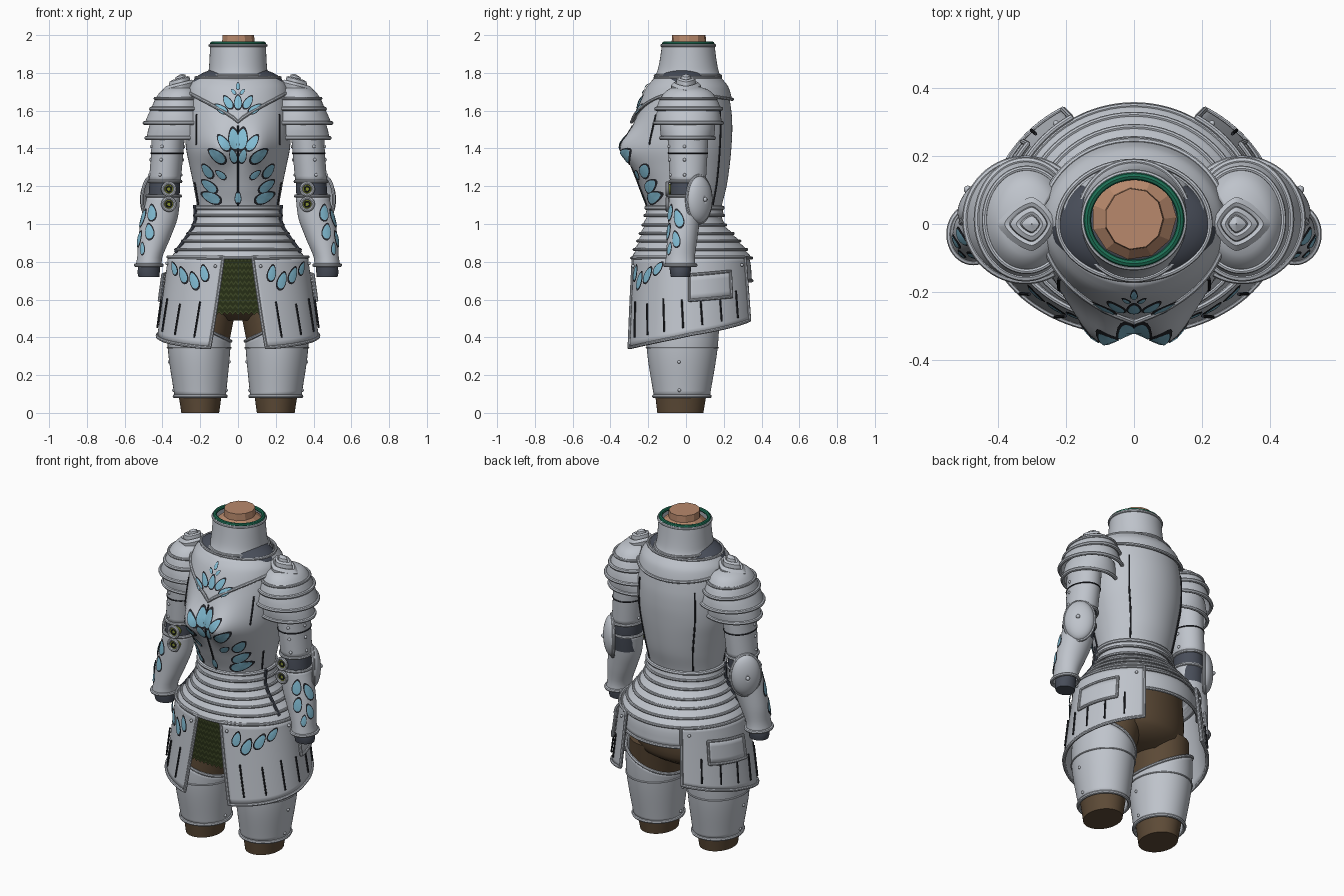
import bpy, bmesh, math
from math import sin, cos, pi, radians
from mathutils import Vector

cube = bpy.data.objects.get("Cube")
if cube:
    bpy.data.objects.remove(cube, do_unlink=True)

def material(name, r, g, b):
    m = bpy.data.materials.new(name)
    m.use_nodes = True
    m.diffuse_color = (r, g, b, 1)
    m.node_tree.nodes["Principled BSDF"].inputs["Base Color"].default_value = (r, g, b, 1)
    return m

STEEL = material("steel", .52, .55, .6)
SKIN = material("neck_tan", .48, .25, .15)
BROWN = material("leather_brown", .11, .07, .038)
TEAL = material("teal_trim", .012, .16, .09)
BLUE = material("sky_blue", .22, .5, .65)
SLATE = material("slate_cloth", .065, .075, .1)
MAIL = material("mail_dark", .02, .028, .008)
MAIL_LIGHT = material("mail_light", .045, .06, .018)
OLIVE = material("olive", .22, .26, .03)
BLACK = material("dark_line", .02, .022, .028)

# ---- helpers ----
def span(a, b, n):
    return [a + (b - a) * i / n for i in range(n + 1)]

def lerp(a, b, t):
    return a + (b - a) * t

def prof(table, z):
    """Smoothly interpolate the columns of a table keyed by height."""
    rows = sorted(table)
    z = min(max(z, rows[0][0]), rows[-1][0])
    i = max(k for k in range(len(rows) - 1) if rows[k][0] <= z)
    a, b = rows[i], rows[i + 1]
    p, n = rows[max(i - 1, 0)], rows[min(i + 2, len(rows) - 1)]
    h = b[0] - a[0]
    t = (z - a[0]) / h
    out = []
    for c in range(1, len(a)):
        ma = h * (b[c] - p[c]) / (b[0] - p[0])
        mb = h * (n[c] - a[c]) / (n[0] - a[0])
        d = b[c] - a[c]
        out.append(a[c] + t * ma + t * t * (3 * d - 2 * ma - mb) + t ** 3 * (ma + mb - 2 * d))
    return out

def finish(name, mesh, mats, mirror=False, thick=0, flat=False):
    for m in mats:
        mesh.materials.append(m)
    ob = bpy.data.objects.new(name, mesh)
    bpy.context.collection.objects.link(ob)
    if not flat:
        mesh.polygons.foreach_set("use_smooth", [True] * len(mesh.polygons))
        mesh.set_sharp_from_angle(angle=radians(40))
    if thick:
        ob.modifiers.new("thickness", 'SOLIDIFY').thickness = thick
    if mirror:
        ob.modifiers.new("mirror", 'MIRROR').use_mirror_merge = False
    return ob

def build(name, verts, faces, mats, rule=None, **kw):
    mesh = bpy.data.meshes.new(name)
    mesh.from_pydata([tuple(v) for v in verts], [], faces)
    bm = bmesh.new()
    bm.from_mesh(mesh)
    bmesh.ops.recalc_face_normals(bm, faces=bm.faces)
    bm.to_mesh(mesh)
    bm.free()
    if rule:
        for p in mesh.polygons:
            p.material_index = rule(p.index)
    return finish(name, mesh, mats, **kw)

def sheet(name, f, us, vs, mats, closed=False, caps=False, **kw):
    """Grid surface sampled from f(u, v)."""
    n = len(us)
    verts = [f(u, v) for v in vs for u in us]
    wrap = n if closed else n - 1
    faces = [(j * n + i, j * n + (i + 1) % n, (j + 1) * n + (i + 1) % n, (j + 1) * n + i)
             for j in range(len(vs) - 1) for i in range(wrap)]
    if caps:
        faces += [tuple(range(n)), tuple(range((len(vs) - 1) * n, len(vs) * n))]
    return build(name, verts, faces, mats if isinstance(mats, list) else [mats], **kw)

def tube(name, pts, r, mat=STEEL, cyclic=True, mirror=False):
    cu = bpy.data.curves.new(name, 'CURVE')
    cu.dimensions = '3D'
    cu.bevel_depth, cu.bevel_resolution, cu.use_fill_caps = r, 2, True
    sp = cu.splines.new('POLY')
    sp.points.add(len(pts) - 1)
    for q, p in zip(sp.points, pts):
        q.co = (*p, 1)
    sp.use_cyclic_u = cyclic
    tmp = bpy.data.objects.new(name, cu)
    mesh = bpy.data.meshes.new_from_object(tmp)
    bpy.data.objects.remove(tmp)
    mesh.materials.clear()
    return finish(name, mesh, [mat], mirror=mirror)

def limb(table):
    """Surface of elliptical sections; columns are z, cx, cy, rx, ry."""
    def f(a, z, off=0):
        cx, cy, rx, ry = prof(table, z)
        return Vector((cx + (rx + off) * cos(a), cy + (ry + off) * sin(a), z))
    return f

TURN = [2 * pi * i / 64 for i in range(64)]

def petals(name, f, items, mirror=True):
    """Almond inlays laid on f(a, b, off): centre a, b, length, lean in degrees."""
    for label, grow, off, mat in (("rim", 1.25, .003, BLACK), ("inlay", 1, .006, BLUE)):
        verts, faces = [], []
        for a, b, size, lean in items:
            k, base, t = 14, len(verts), radians(lean)
            verts.append(f(a, b, off + .003))
            for i in range(k):
                p = 2 * pi * i / k
                w, l = size * .24 * grow * sin(p) * (1 - .25 * cos(p)), size * .5 * grow * cos(p)
                verts.append(f(a + w * cos(t) + l * sin(t), b - w * sin(t) + l * cos(t), off))
            faces += [(base, base + 1 + i, base + 1 + (i + 1) % k) for i in range(k)]
        build(name + "_" + label, verts, faces, [mat], mirror=mirror)

def rivets(name, points, r=.009):
    bm = bmesh.new()
    for p in points:
        made = bmesh.ops.create_uvsphere(bm, u_segments=10, v_segments=6, radius=r)
        bmesh.ops.translate(bm, verts=made["verts"], vec=p)
    mesh = bpy.data.meshes.new(name)
    bm.to_mesh(mesh)
    bm.free()
    finish(name, mesh, [STEEL], mirror=True)

# ---- torso: half width, front depth, back depth by height ----
TORSO = [(1.78, .21, .15, .17), (1.72, .25, .2, .215), (1.6, .275, .25, .24), (1.5, .28, .285, .245),
         (1.4, .275, .305, .24), (1.3, .255, .28, .23), (1.2, .235, .245, .215), (1.07, .215, .2, .185),
         (1, .22, .21, .19), (.92, .27, .235, .26), (.82, .34, .27, .33), (.7, .35, .27, .345)]

def torso(a, z, off=0):
    rx, yf, yb = prof(TORSO, z)
    x = (rx + off) * sin(a)
    y = -(yf + off) * cos(a) if cos(a) > 0 else -(yb + off) * cos(a)
    if cos(a) > 0:
        y -= .07 * cos(a) * math.exp(-((abs(x) - .11) / .08) ** 2 - ((z - 1.4) / .1) ** 2)
    return Vector((x, y, z))

def chest(x, z, off=0):
    return torso(math.asin(max(-1, min(1, x / prof(TORSO, z)[0]))), z, off)

sheet("cuirass", torso, TURN, span(.84, 1.78, 60), STEEL, closed=True)
tube("breast_keel", [chest(0, z, .002) for z in span(1.08, 1.52, 20)], .005, BLACK, False)
for nm, a, lo, hi in (("upper_front", 52, 1.42, 1.58), ("lower_front", 72, 1.1, 1.22), ("back", 138, 1.1, 1.6)):
    tube(nm + "_seam", [torso(radians(a), z, .001) for z in span(lo, hi, 16)], .005, BLACK, False, True)
petals("breast_petals", chest, [(.02, 1.45, .11, 8), (.075, 1.43, .09, 35), (.11, 1.36, .1, 50),
       (.025, 1.36, .07, 15), (.16, 1.28, .08, 35), (.09, 1.26, .06, 50), (.15, 1.2, .09, 50), (.14, 1.14, .1, 65)])
petals("centre_petals", chest, [(0, 1.14, .06, 0), (0, 1.05, .03, 0)], mirror=False)

# ---- upper chest plate with a pointed front ----
def plate_low(a):
    return 1.54 + .16 * abs(sin(a)) ** .8 if cos(a) > 0 else 1.7 - .04 * abs(cos(a))

sheet("upper_chest_plate", lambda a, t: torso(a, lerp(1.775, plate_low(a), t), .012), TURN, span(0, 1, 10),
      STEEL, closed=True, thick=.012)
tube("chest_plate_edge", [torso(a, plate_low(a), .014) for a in TURN], .009)
tube("chest_plate_top_edge", [torso(a, 1.775, .01) for a in TURN], .008)
petals("collar_petals", lambda x, z, o: chest(x, z, o + .013),
       [(.05, 1.645, .07, 30), (.085, 1.61, .07, 55), (.022, 1.7, .03, 35)])
petals("collar_centre_petals", lambda x, z, o: chest(x, z, o + .013), [(0, 1.645, .07, 0), (0, 1.73, .035, 0)], False)

# ---- neck, collar and shoulder padding ----
sheet("shoulder_padding", lambda a, t: Vector((.245 * cos(t) * cos(a), -.01 + .16 * cos(t) * sin(a), 1.735 + .1 * sin(t))),
      TURN, span(-.5, 1.57, 12), SLATE, closed=True)
collar = limb([(1.74, 0, .01, .185, .2), (1.79, 0, .01, .16, .17), (1.84, 0, .011, .153, .155),
               (1.955, 0, .012, .147, .138)])
sheet("collar", collar, TURN, span(1.74, 1.955, 16), STEEL, closed=True, thick=.01)
for z in (1.785, 1.945):
    tube("collar_roll", [collar(a, z, .001) for a in TURN], .008)
tube("collar_lining", [collar(a, 1.955, -.01) for a in TURN], .011, TEAL)
DECAGON = [2 * pi * i / 11 for i in range(11)]
sheet("neck", limb([(1.8, 0, .02, .125, .125), (1.93, 0, .02, .125, .125), (1.96, 0, .015, .088, .092),
                    (2, 0, .015, .085, .09)]), DECAGON, [1.8, 1.93, 1.96, 2], SKIN, closed=True, caps=True, flat=True)

# ---- waist and hip hoops ----
edges = [1.085, 1.045, .995, .95, .91, .865, .82]
for hi, lo in zip(edges, edges[1:]):
    sheet("hip_hoop", lambda a, t: torso(a, lerp(hi, lo, t), .005 + .014 * t), TURN, span(0, 1, 4),
          STEEL, closed=True, thick=.008)
    tube("hip_hoop_edge", [torso(a, lo, .018) for a in TURN], .008)
tube("waist_roll", [torso(a, 1.085, .006) for a in TURN], .012)
rear = span(radians(125), radians(235), 30)
sheet("rump_plate", lambda a, z: torso(a, z, .004), rear, span(.7, .83, 5), STEEL, thick=.01)
tube("rump_plate_edge", [torso(a, .7, .004) for a in rear], .009, cyclic=False)
tube("side_strap", [torso(radians(75), z, .02) for z in span(.85, 1.1, 12)], .009, SLATE, False, True)

# ---- mail apron with zigzag rows ----
def mail(u, t):
    x = u * lerp(.13, .2, t)
    zig = .008 * (1 if round((u + 1) * 14) % 2 else -1)
    return Vector((x, -.25 * math.sqrt(1 - (x / .4) ** 2), lerp(.84, .525, t) + zig))

sheet("mail_apron", mail, span(-1, 1, 28), span(0, 1, 30), [MAIL, MAIL_LIGHT],
      rule=lambda i: (i // 28) % 3 == 2, flat=True)

# ---- tassets ----
def skirt(a, z, off=0):
    t = (.83 - z) / .48
    ry = lerp(.285, .32, t) if cos(a) > 0 else lerp(.36, .4, t)
    side = min(1, abs(cos(a)) * 4)
    ry = lerp(.3, ry, side)
    return Vector(((lerp(.37, .435, t) + off) * sin(a), -(ry + off) * cos(a), z))

def hem(u):
    return .345 + .145 * u ** 1.3

def tasset(u, v, off=0):
    return skirt(radians(lerp(lerp(12, 20, v), 150, u)), lerp(.825, hem(u), v), off)

sheet("tasset", tasset, span(0, 1, 40), span(0, 1, 14), STEEL, thick=.012, mirror=True)
U = span(0, 1, 36)
tube("tasset_edge", [tasset(u, 0) for u in U] + [tasset(1, v) for v in U[1:]]
     + [tasset(u, 1) for u in U[-2::-1]] + [tasset(0, v) for v in U[-2:0:-1]], .009, mirror=True)
for i, u in enumerate((.1, .24, .38, .52, .64, .76, .88)):
    tube("tasset_flute", [tasset(u, v, .007) for v in span(.5 + .04 * (i % 2), .9, 8)], .005, BLACK, False, True)
petals("tasset_petals", lambda s, z, o: skirt(s / .36, z, o + .007),
       [(.17, .74, .08, 15), (.225, .7, .09, 25), (.3, .73, .09, 35), (.38, .765, .08, 45)])
rivets("tasset_rivets", [tasset(u, v, .006) for u, v in ((.04, .1), (.5, .08), (.7, .3), (.95, .12))])

# ---- small side plate overlapping each tasset ----
def pocket(u, v):
    return skirt(radians(lerp(93, 128, u)), lerp(.73, .595, v) + .02 * u, .016)

sheet("side_plate", pocket, span(0, 1, 12), span(0, 1, 4), STEEL, thick=.012, mirror=True)
tube("side_plate_edge", [pocket(0, v) for v in U] + [pocket(u, 1) for u in U[1:]] + [pocket(1, 1 - v) for v in U[1:]]
     + [pocket(1 - u, 0) for u in U[1:-1]], .008, mirror=True)

# ---- legs ----
leg = limb([(0, .2, -.03, .1, .122), (.35, .2, -.02, .15, .17), (.58, .17, 0, .165, .19)])
sheet("leg", leg, TURN, span(0, .58, 14), BROWN, closed=True, caps=True, mirror=True)
hips = limb([(.49, 0, 0, .16, .12), (.56, 0, .01, .28, .21), (.84, 0, .01, .29, .22)])
sheet("hips", hips, TURN, span(.49, .84, 12), BROWN, closed=True, caps=True)
thigh = limb([(.08, .2, -.022, .135, .147), (.35, .206, -.02, .166, .188), (.6, .2, -.01, .166, .19)])

def thigh_top(a):
    return .46 + .08 * cos(a)

sheet("thigh_guard", lambda a, t: thigh(a, lerp(.085, thigh_top(a), t)), TURN, span(0, 1, 14), STEEL,
      closed=True, thick=.01, mirror=True)
tube("thigh_guard_top_edge", [thigh(a, thigh_top(a)) for a in TURN], .009, mirror=True)
tube("thigh_guard_hem", [thigh(a, .088) for a in TURN], .01, mirror=True)
tube("thigh_guard_band", [thigh(a, .345, .001) for a in TURN], .005, mirror=True)
rivets("thigh_rivets", [thigh(radians(a), z) for a in (-5, 185) for z in (.12, .27)])

# ---- arms ----
upper = limb([(1.22, .388, .01, .084, .095), (1.4, .373, .01, .086, .105), (1.56, .365, .01, .09, .11)])
fore = limb([(.775, .473, -.03, .07, .082), (.82, .468, -.03, .066, .077), (.92, .445, -.02, .084, .08),
             (1.03, .415, -.01, .095, .085), (1.15, .393, 0, .088, .09)])
elbow = limb([(1.05, .4, 0, .08, .08), (1.17, .39, .005, .082, .088), (1.28, .385, .01, .078, .085)])
hand = limb([(.72, .472, -.03, .055, .05), (.745, .473, -.03, .059, .055), (.82, .465, -.03, .055, .06)])
sheet("upper_arm", upper, TURN, span(1.22, 1.56, 10), STEEL, closed=True, thick=.006, mirror=True)
sheet("forearm", fore, TURN, span(.775, 1.15, 16), STEEL, closed=True, thick=.006, mirror=True)
sheet("elbow_padding", elbow, TURN, span(1.05, 1.28, 6), SLATE, closed=True, mirror=True)
sheet("wrist", hand, TURN, span(.72, .82, 6), SLATE, closed=True, caps=True, mirror=True)
for f, z, r, mat in ((upper, 1.225, .009, STEEL), (upper, 1.375, .004, BLACK), (fore, 1.148, .009, STEEL), (fore, .782, .01, STEEL)):
    tube("arm_band", [f(a, z) for a in TURN], r, mat, mirror=True)
rivets("arm_rivets", [upper(radians(a), z) for a in (-10, 170, -70) for z in (1.26, 1.34, 1.41)])
petals("forearm_petals", lambda s, z, o: fore(s / .085, z, o),
       [(-.09, 1.06, .08, 15), (-.03, 1.03, .09, -20), (-.1, .96, .08, 20), (-.035, .92, .08, -15), (-.075, .87, .06, 10)])

# ---- elbow cup and twin buttons ----
out, along = Vector((.75, .66, 0)), Vector((-.66, .75, 0))

def cup(a, t):
    lift = Vector((0, 0, .125 * sin(t) * sin(a)))
    return Vector((.425, .045, 1.13)) + along * (.085 * sin(t) * cos(a)) + lift + out * (.035 + .05 * cos(t))

sheet("elbow_cup", cup, TURN, span(.02, pi / 2, 8), STEEL, closed=True, thick=.008, mirror=True)
tube("elbow_cup_edge", [cup(a, pi / 2) for a in TURN], .009, mirror=True)
rivets("elbow_rivets", [cup(0, 0)], .012)
for z in (1.185, 1.105):
    spot = lambda a, r, y: Vector((.366 + r * cos(a), y, z + r * sin(a)))
    sheet("elbow_button", lambda a, y: spot(a, .028, y), TURN[::4], [-.06, -.1], OLIVE, closed=True, caps=True, mirror=True)
    tube("elbow_button_rim", [spot(a, .032, -.1) for a in TURN[::2]], .009, mirror=True)
    tube("elbow_button_ring", [spot(a, .014, -.1) for a in TURN[::4]], .004, BLACK, mirror=True)

# ---- pauldrons ----
arc = span(radians(-140), radians(140), 48)
shells = [("shoulder_dome", [(1.735, .3, 0, .02, .03), (1.715, .31, .01, .08, .1), (1.67, .315, .012, .118, .145), (1.61, .318, .014, .142, .172)]),
          ("shoulder_lame", [(1.63, .32, .012, .13, .155), (1.58, .32, .012, .155, .17), (1.535, .32, .012, .174, .178)]),
          ("lower_shoulder_lame", [(1.55, .325, .008, .135, .145), (1.5, .325, .008, .15, .145), (1.455, .325, .008, .16, .14)])]
for nm, table in shells:
    f = limb(table)
    sheet(nm, f, arc, span(table[-1][0], table[0][0], 12), STEEL, thick=.008, mirror=True)
    tube(nm + "_edge", [f(a, table[-1][0]) for a in arc], .011, cyclic=False, mirror=True)
dome = limb(shells[0][1])
tube("shoulder_dome_ridge", [dome(a, 1.665, .003) for a in arc], .008, cyclic=False, mirror=True)

# stepped pointed boss on top of each shoulder
def boss(a, step):
    size, z = step
    r = size / (abs(cos(a)) ** 1.4 + abs(sin(a)) ** 1.4) ** (1 / 1.4)
    x = r * cos(a) * (1.15 if cos(a) > 0 else .8)
    return Vector((.3 + x, r * sin(a) * .9, z - .25 * x))

sheet("shoulder_boss", boss, TURN, [(.085, 1.7), (.088, 1.735), (.07, 1.75), (.058, 1.745), (.055, 1.768), (.04, 1.775),
      (.03, 1.77), (.026, 1.785), (.001, 1.795)], STEEL, closed=True, mirror=True)
